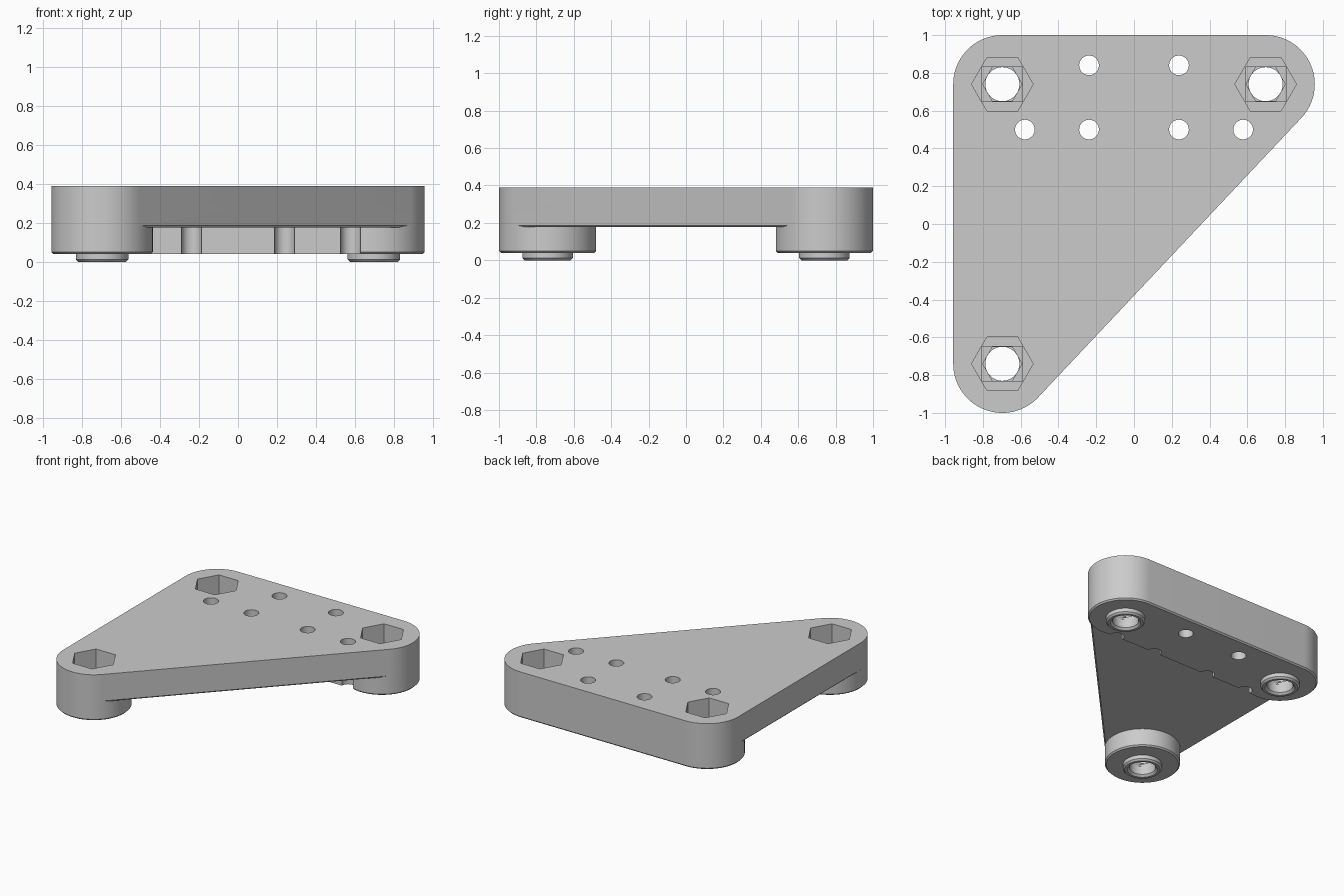
import bpy, bmesh, math

old = bpy.data.objects.get("Cube")
if old:
    bpy.data.objects.remove(old)

grey = bpy.data.materials.new("light grey")
grey.use_nodes = True
grey.diffuse_color = (0.6, 0.6, 0.6, 1)
grey.node_tree.nodes["Principled BSDF"].inputs["Base Color"].default_value = (0.6, 0.6, 0.6, 1)

CX, CY, R = 0.697, 0.74, 0.26
FRONT, BACK_L, BACK_R = (-CX, -CY), (-CX, CY), (CX, CY)
CORNERS = [FRONT, BACK_R, BACK_L]
TOP, PLATE_Z, FOOT_Z = 0.39, 0.177, 0.04

# Shared angle set, so arcs of plate, rail and feet line up exactly
TANGENT = math.atan2(-CX, CY) % math.tau
ANGLES = sorted([i * math.tau / 96 for i in range(96)] + [TANGENT])


def arc(centre, r, start=0, end=math.tau - 0.001):
    span = (end - start) % math.tau
    picked = [a for a in ANGLES if (a - start + 1e-6) % math.tau <= span + 2e-6]
    picked.sort(key=lambda a: (a - start + 1e-6) % math.tau)
    return [(centre[0] + r * math.cos(a), centre[1] + r * math.sin(a)) for a in picked]


def plate_outline(r):
    return (arc(FRONT, r, math.pi, TANGENT) + arc(BACK_R, r, TANGENT, math.pi / 2)
            + arc(BACK_L, r, math.pi / 2, math.pi))


def rail_outline(r):
    return (arc(BACK_L, r, math.pi / 2, 1.5 * math.pi)
            + arc(BACK_R, r, 1.5 * math.pi, math.pi / 2))


def hexagon(centre, r):
    return [(centre[0] + r * math.cos(i * math.pi / 3),
             centre[1] + r * math.sin(i * math.pi / 3)) for i in range(6)]


def rectangle(centre, hx, hy):
    x, y = centre
    return [(x - hx, y - hy), (x + hx, y - hy), (x + hx, y + hy), (x - hx, y + hy)]


def loft(name, *levels):
    """Solid through stacked outlines, each given as (outline, z)."""
    bm = bmesh.new()
    rings = [[bm.verts.new((x, y, z)) for x, y in pts] for pts, z in levels]
    for low, high in zip(rings, rings[1:]):
        for i in range(len(low)):
            j = (i + 1) % len(low)
            bm.faces.new((low[i], low[j], high[j], high[i]))
    bm.faces.new(rings[0][::-1])
    bm.faces.new(rings[-1])
    bmesh.ops.recalc_face_normals(bm, faces=bm.faces)
    mesh = bpy.data.meshes.new(name)
    bm.to_mesh(mesh)
    bm.free()
    mesh.materials.append(grey)
    obj = bpy.data.objects.new(name, mesh)
    bpy.context.collection.objects.link(obj)
    return obj


def chamfered(name, outline, r, z0, z1, c):
    return loft(name, (outline(r - c), z0), (outline(r), z0 + c), (outline(r), z1))


def combine(base, tool, operation):
    mod = base.modifiers.new(tool.name, 'BOOLEAN')
    mod.operation, mod.solver, mod.object = operation, 'EXACT', tool
    bpy.ops.object.select_all(action='DESELECT')
    bpy.context.view_layer.objects.active = base
    base.select_set(True)
    bpy.ops.object.modifier_apply(modifier=mod.name)
    bpy.data.objects.remove(tool)


# Triangular plate and the rail along its back edge
body = chamfered("mounting_plate", plate_outline, R, PLATE_Z, TOP, 0.01)
rail = chamfered("back_rail", rail_outline, R, FOOT_Z, 0.3, 0.01)
combine(rail, loft("rail_cutter", (rectangle((0, 0), 1.2, 0.5), -0.1),
                   (rectangle((0, 0), 1.2, 0.5), 0.5)), 'DIFFERENCE')
combine(body, rail, 'UNION')

# Round feet with locating bosses
for c in CORNERS:
    combine(body, chamfered("foot", lambda r: arc(c, r), R, FOOT_Z, 0.3, 0.01), 'UNION')
    combine(body, chamfered("boss", lambda r: arc(c, r), 0.135, 0, 0.08, 0.012), 'UNION')

# Hexagonal pockets stepping down to bolt holes
for c in CORNERS:
    combine(body, loft("pocket", (hexagon(c, 0.163), 0.12), (hexagon(c, 0.163), 0.5)), 'DIFFERENCE')
    combine(body, loft("slot", (rectangle(c, 0.108, 0.092), 0.1),
                       (rectangle(c, 0.108, 0.092), 0.15)), 'DIFFERENCE')
    combine(body, loft("inner_step", (hexagon(c, 0.104), 0.08), (hexagon(c, 0.104), 0.15)), 'DIFFERENCE')
    combine(body, loft("bolt_hole", (arc(c, 0.12), -0.015), (arc(c, 0.09), 0.015),
                       (arc(c, 0.09), 0.2)), 'DIFFERENCE')

# Small through holes
for x, y in ((0.238, 0.84), (0.238, 0.5), (0.578, 0.5)):
    for side in (-1, 1):
        ring = arc((side * x, y), 0.052)
        combine(body, loft("screw_hole", (ring, -0.1), (ring, 0.5)), 'DIFFERENCE')

bpy.ops.object.select_all(action='DESELECT')
body.select_set(True)
bpy.context.view_layer.objects.active = body
bpy.ops.object.shade_smooth_by_angle(angle=math.radians(30))
